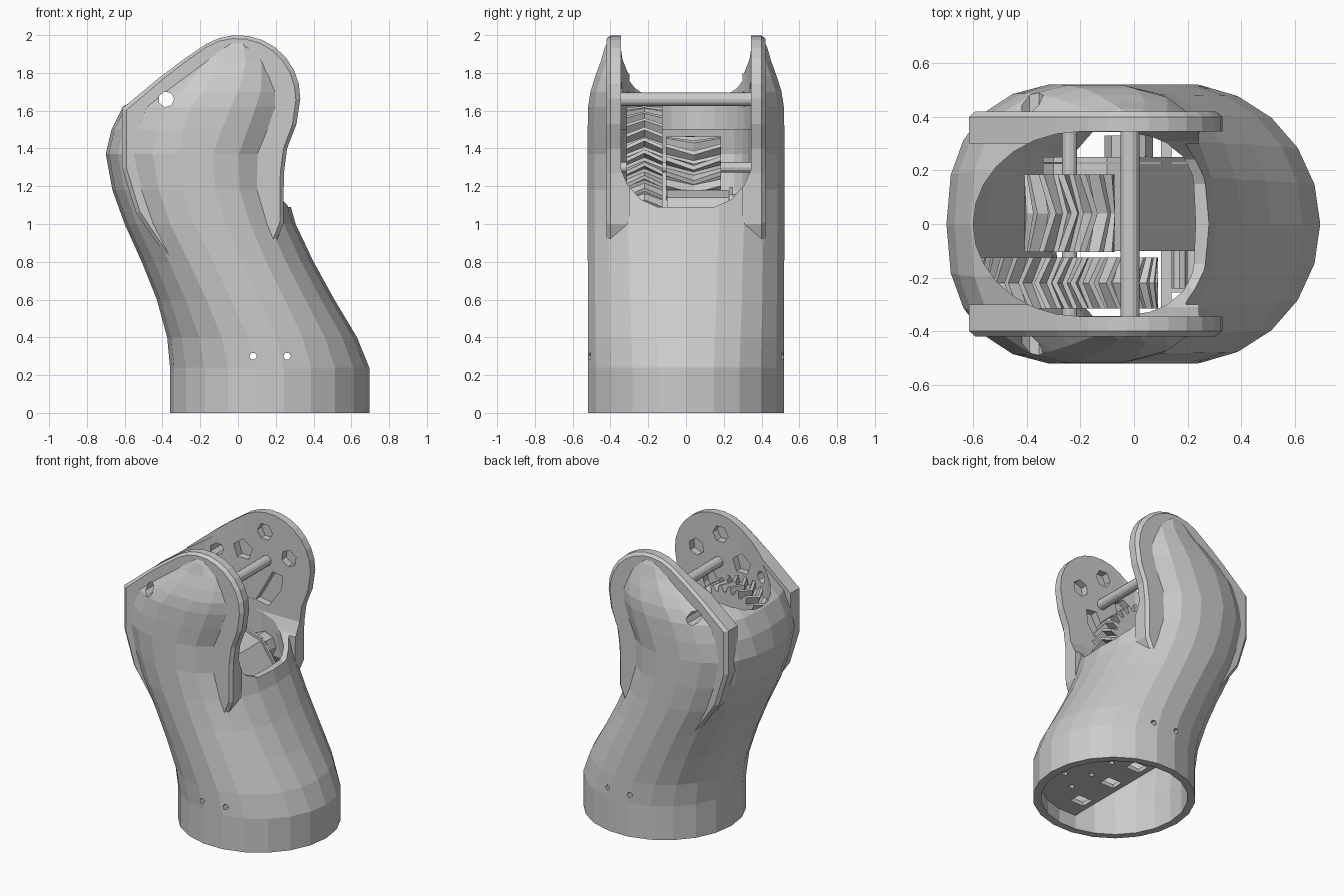
import bpy, bmesh, math
from math import sin, cos, pi, copysign

if "Cube" in bpy.data.objects:
    bpy.data.objects.remove(bpy.data.objects["Cube"])


def loft(name, rings):
    """Closed solid skinned through equally long rings of points."""
    bm = bmesh.new()
    vs = [[bm.verts.new(p) for p in r] for r in rings]
    n = len(rings[0])
    for a, b in zip(vs, vs[1:]):
        for i in range(n):
            bm.faces.new((a[i], a[(i + 1) % n], b[(i + 1) % n], b[i]))
    bm.faces.new(vs[0])
    bm.faces.new(vs[-1])
    bmesh.ops.recalc_face_normals(bm, faces=bm.faces[:])
    me = bpy.data.meshes.new(name)
    bm.to_mesh(me)
    bm.free()
    ob = bpy.data.objects.new(name, me)
    bpy.context.collection.objects.link(ob)
    return ob


def place(p, axis, d):
    return {'x': (d, p[0], p[1]), 'y': (p[0], d, p[1]), 'z': (p[0], p[1], d)}[axis]


def prism(name, pts, axis, a, b):
    return loft(name, [[place(p, axis, d) for p in pts] for d in (a, b)])


def ngon(cx, cy, r, n, rot=0.0):
    return [(cx + r * cos(rot + 2 * pi * i / n), cy + r * sin(rot + 2 * pi * i / n)) for i in range(n)]


def rect(x0, x1, y0, y1):
    return [(x0, y0), (x1, y0), (x1, y1), (x0, y1)]


def combine(ob, other, operation='DIFFERENCE'):
    m = ob.modifiers.new("combine", 'BOOLEAN')
    m.operation, m.solver, m.object = operation, 'EXACT', other
    bpy.context.view_layer.objects.active = ob
    bpy.ops.object.modifier_apply(modifier=m.name)
    bpy.data.objects.remove(other, do_unlink=True)


def section(z, xl, xr, hy, n, sides=22):
    """Superellipse ring at height z."""
    cx, hx = (xl + xr) / 2, (xr - xl) / 2
    ring = []
    for i in range(sides):
        c, s = cos(2 * pi * i / sides), sin(2 * pi * i / sides)
        ring.append((cx + hx * copysign(abs(c) ** (2 / n), c),
                     hy * copysign(abs(s) ** (2 / n), s), z))
    return ring


# Shell sections: z, left x, right x, half width y, squareness
rows = [
    (0.00, -.36, .695, .525, 2.0), (0.24, -.36, .695, .525, 2.0),
    (0.40, -.375, .63, .525, 2.05), (0.60, -.43, .51, .525, 2.15),
    (0.80, -.51, .40, .525, 2.2), (1.00, -.60, .305, .525, 2.3),
    (1.18, -.665, .255, .525, 2.3), (1.37, -.70, .25, .525, 2.4),
    (1.50, -.67, .295, .525, 2.5), (1.62, -.61, .325, .522, 2.6),
    (1.70, -.51, .325, .51, 2.6), (1.78, -.41, .30, .485, 2.6),
    (1.86, -.30, .26, .455, 2.6), (1.93, -.20, .18, .435, 2.6),
    (1.985, -.08, .08, .41, 2.6),
]
shell = loft("arm_shell", [section(*r) for r in rows])

# Flat side cheeks with rounded top, standing out of the shell as a soft ridge
arc = [(.33 * sin(a), 1.67 + .33 * cos(a)) for a in [-.55 + .2375 * i for i in range(10)]]
cheek = [(.1, .66), (-.2, .6), (-.36, .8), (-.54, 1.06), (-.615, 1.3), (-.615, 1.61), (-.41, 1.78),
         (-.29, 1.87)] + arc + [(.31, 1.53), (.26, 1.4), (.243, 1.27), (.24, 1.0)]
for s in (-1, 1):
    slim = [(-.14 + (x + .14) * .95, s * .42, 1.3 + (z - 1.3) * .975) for x, z in cheek]
    ear = loft("cheek", [[(x, s * .30, z) for x, z in cheek],
                         [(x, s * .40, z) for x, z in cheek], slim])
    combine(shell, ear, 'UNION')

# Hollow inside, narrowing to the gap between the side cheeks
inner = [section(-.1, -.31, .64, .475, 2)]
for z, xl, xr, hy, n in rows[1:9]:
    upper = z > .95
    inner.append(section(z, xl + .055, xr - .05, .345 if upper else .475, 4 if upper else n))
combine(shell, loft("cavity", inner))

# Oval opening from above, open on the right
oval = [(-.2 + .4 * cos(a), .345 * sin(a)) for a in [pi / 2 + pi * i / 14 for i in range(15)]]
combine(shell, prism("top_slot", oval + [(1, -.345), (1, .345)], 'z', 1.36, 2.3))

# U-shaped slot on the right side
half = [(.345, 2.3), (.345, 1.29), (.31, 1.21), (.24, 1.13), (.15, 1.09)]
u = half + [(-y, z) for y, z in reversed(half)]
combine(shell, prism("side_slot", u, 'x', -.1, 1))

# Through holes: upper pin hole and small screw holes
combine(shell, prism("pin_hole", ngon(-.38, 1.66, .042, 7), 'y', -1, 1))
for x in (.08, .26):
    combine(shell, prism("screw_hole", ngon(x, .3, .02, 6), 'y', -1, 1))

# Pockets on the inside of both cheeks
pockets = [ngon(-.03, 1.86, .06, 6), ngon(.16, 1.72, .06, 6, .4), ngon(-.2, 1.69, .075, 5, .3),
           [(-.1, 1.36), (0, 1.34), (.1, 1.48), (.11, 1.58), (.03, 1.59), (-.03, 1.48)]]
for s in (-1, 1):
    for p in pockets:
        combine(shell, prism("pocket", p, 'y', s * .3, s * .395))

# Pivot rod between the cheeks and gear shaft
prism("pivot_rod", ngon(-.015, 1.66, .036, 14), 'y', -.36, .36)
prism("gear_shaft", ngon(-.24, 1.3, .028, 12), 'y', -.36, .36)


def gear(name, r, depth, teeth, y0, y1, twist):
    """Herringbone gear: the middle ring is turned against both ends."""
    def ring(y, turn):
        pts = []
        for t in range(teeth):
            for f, rr in ((0, r - depth), (.3, r - depth), (.5, r), (.8, r)):
                a = 2 * pi * (t + f) / teeth + turn
                pts.append((-.24 + rr * cos(a), y, 1.295 + rr * sin(a)))
        return pts
    return loft(name, [ring(y0, 0), ring((y0 + y1) / 2, twist), ring(y1, 0)])


gear("large_gear", .33, .045, 30, -.315, -.125, .14)
gear("small_gear", .17, .045, 13, -.105, .185, -.3)

# Slanted motor block with its mounting plate and drive pin
body = [(-.34, 1.0), (-.3, 1.1), (-.1, 1.18), (.02, 1.14), (.27, .78), (.27, .6), (.0, .5)]
prism("motor", body, 'y', -.10, .225)
prism("motor_plate", [(x, z + .015) for x, z in body], 'y', .23, .25)
prism("motor_boss", ngon(-.02, 1.07, .09, 8), 'y', .25, .33)
prism("drive_pin", ngon(.17, .78, .03, 8), 'y', -.24, -.09)

# Flat plate just inside the wrist opening, covering its right part
tray = loft("wrist_plate", [section(z, -.325, .655, .49, 2) for z in (.10, .13)])
combine(tray, prism("open_side", rect(-1, .1, -1, 1), 'z', 0, .3))
for y in (-.3, .0, .26):
    combine(tray, prism("plate_slot", rect(.14, .25, y - .045, y + .045), 'z', 0, .3))
for x, y in ((.36, -.2), (.36, 0), (.36, .2), (.5, -.1), (.5, .1)):
    combine(tray, prism("plate_hole", ngon(x, y, .02, 6), 'z', 0, .3))
